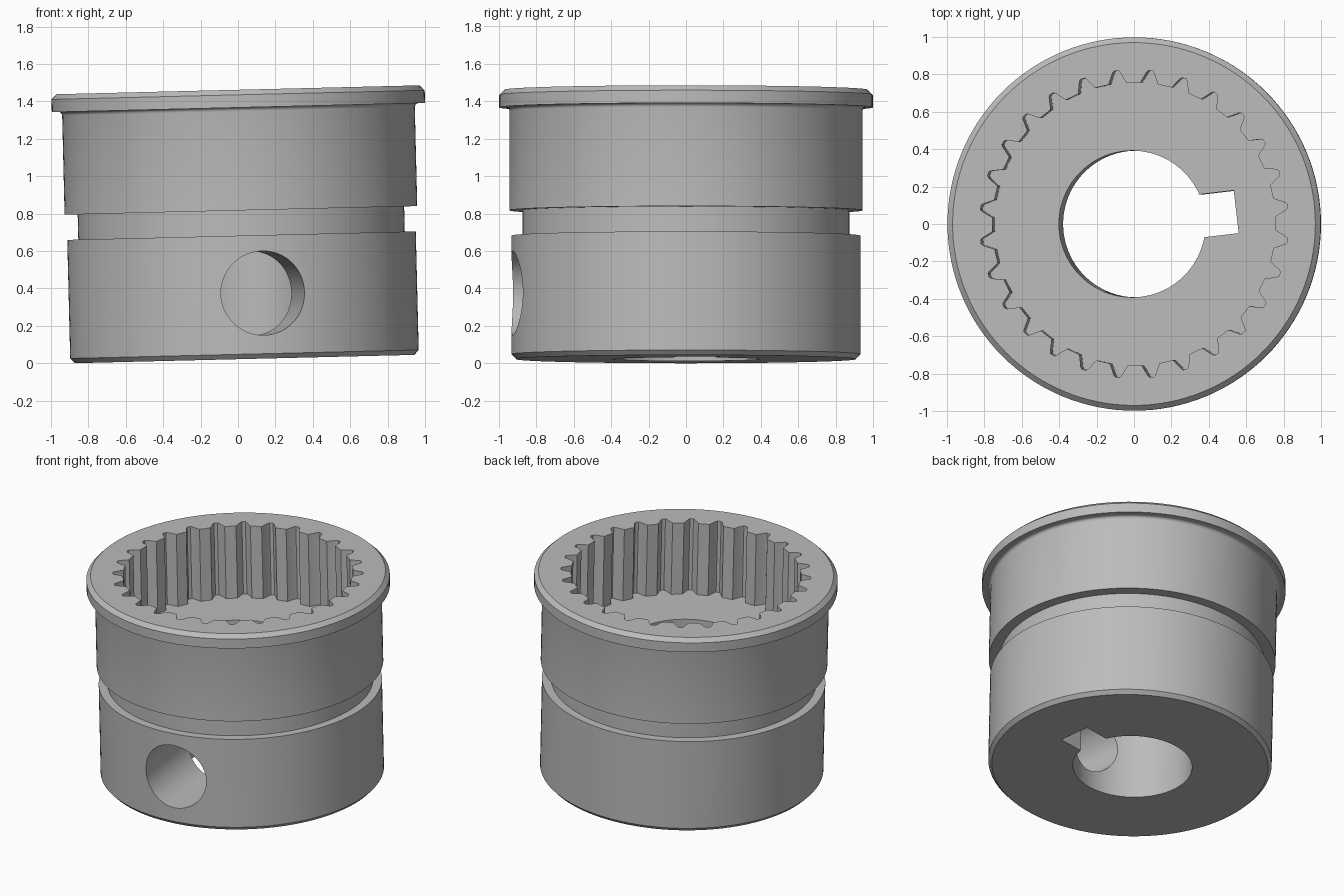
import bpy, bmesh, math
from mathutils import Matrix, Vector

default = bpy.data.objects.get("Cube")
if default:
    bpy.data.objects.remove(default, do_unlink=True)

SEGMENTS = 128
PHASE = math.radians(6.7)          # shared turn of spline, keyway and cross hole
BORE_SHIFT = -0.022                # bore centre along local x

steel = bpy.data.materials.new("steel_grey")
steel.use_nodes = True
grey = (0.5, 0.5, 0.5, 1)
steel.diffuse_color = grey
steel.node_tree.nodes["Principled BSDF"].inputs["Base Color"].default_value = grey


def make_object(name, bm):
    bmesh.ops.recalc_face_normals(bm, faces=bm.faces)
    mesh = bpy.data.meshes.new(name)
    bm.to_mesh(mesh)
    bm.free()
    mesh.materials.append(steel)
    obj = bpy.data.objects.new(name, mesh)
    bpy.context.collection.objects.link(obj)
    return obj


def lathe(name, profile):
    """Stack rings from (radius, height) pairs and cap both ends."""
    bm = bmesh.new()
    rings = []
    for r, z in profile:
        rings.append([bm.verts.new((r * math.cos(a), r * math.sin(a), z))
                      for a in (math.tau * i / SEGMENTS for i in range(SEGMENTS))])
    for low, high in zip(rings, rings[1:]):
        for i in range(SEGMENTS):
            j = (i + 1) % SEGMENTS
            bm.faces.new((low[i], low[j], high[j], high[i]))
    bm.faces.new(rings[0][::-1])
    bm.faces.new(rings[-1])
    return make_object(name, bm)


def prism(name, outline, z0, z1):
    bm = bmesh.new()
    face = bm.faces.new([bm.verts.new((x, y, z0)) for x, y in outline])
    top = bmesh.ops.extrude_face_region(bm, geom=[face])["geom"]
    bmesh.ops.translate(bm, vec=(0, 0, z1 - z0),
                        verts=[v for v in top if isinstance(v, bmesh.types.BMVert)])
    return make_object(name, bm)


def cylinder(name, radius, depth, matrix):
    bm = bmesh.new()
    bmesh.ops.create_cone(bm, cap_ends=True, segments=96, radius1=radius,
                          radius2=radius, depth=depth, matrix=matrix)
    return make_object(name, bm)


# Turned outer body: chamfered base, ring groove, small fillet and flange
fillet = [(0.943 + 0.02 * (1 - math.cos(t)), 1.325 + 0.02 * math.sin(t))
          for t in (math.pi / 2 * k / 4 for k in range(5))]
sleeve = lathe("splined_sleeve", [
    (0.908, 0), (0.932, 0.026), (0.932, 0.66), (0.873, 0.66), (0.873, 0.795),
    (0.943, 0.795), *fillet, (0.998, 1.345), (0.998, 1.413), (0.97, 1.44)])

# Internal spline socket
TEETH = 28
outline = []
for n in range(TEETH):
    centre = math.tau * n / TEETH + PHASE
    for degrees, r in ((-3.6, 0.757), (-1.4, 0.815), (-0.8, 0.824),
                       (0.8, 0.824), (1.4, 0.815), (3.6, 0.757)):
        a = centre + math.radians(degrees)
        outline.append((r * math.cos(a), r * math.sin(a)))
socket = prism("socket_cutter", outline, 0.92, 1.6)

# Shaft bore, keyway and radial screw hole
bore = cylinder("bore_cutter", 0.392, 1.4, Matrix.Translation((BORE_SHIFT, 0, 0.5)))

turn = Matrix.Rotation(PHASE, 4, "Z")
corners = [turn @ Vector(p) for p in ((0, -0.115, 0), (0.56, -0.115, 0),
                                      (0.56, 0.115, 0), (0, 0.115, 0))]
keyway = prism("keyway_cutter", [(c.x + BORE_SHIFT, c.y) for c in corners], -0.2, 1.1)

hole = cylinder("screw_hole_cutter", 0.225, 1.2,
                turn @ Matrix.Translation((0, -0.75, 0.35))
                @ Matrix.Rotation(math.pi / 2, 4, "X"))

cutters = [socket, bore, keyway, hole]
for cutter in cutters:
    cutter.hide_render = True
    mod = sleeve.modifiers.new(cutter.name, "BOOLEAN")
    mod.operation = "DIFFERENCE"
    mod.solver = "EXACT"
    mod.object = cutter

# Bake the cuts, then drop the cutters
bpy.context.view_layer.update()
evaluated = sleeve.evaluated_get(bpy.context.evaluated_depsgraph_get())
baked = bpy.data.meshes.new_from_object(evaluated)
sleeve.modifiers.clear()
sleeve.data = baked
baked.materials.clear()
baked.materials.append(steel)
baked.polygons.foreach_set("material_index", [0] * len(baked.polygons))
for cutter in cutters:
    bpy.data.objects.remove(cutter, do_unlink=True)

# Smooth round walls, crisp edges, slight overall tilt
bpy.ops.object.select_all(action="DESELECT")
sleeve.select_set(True)
bpy.context.view_layer.objects.active = sleeve
bpy.ops.object.shade_smooth_by_angle(angle=math.radians(25))
sleeve.rotation_euler = (0, math.radians(-1.4), 0)
sleeve.location = (0.035, 0, 0.0225)
